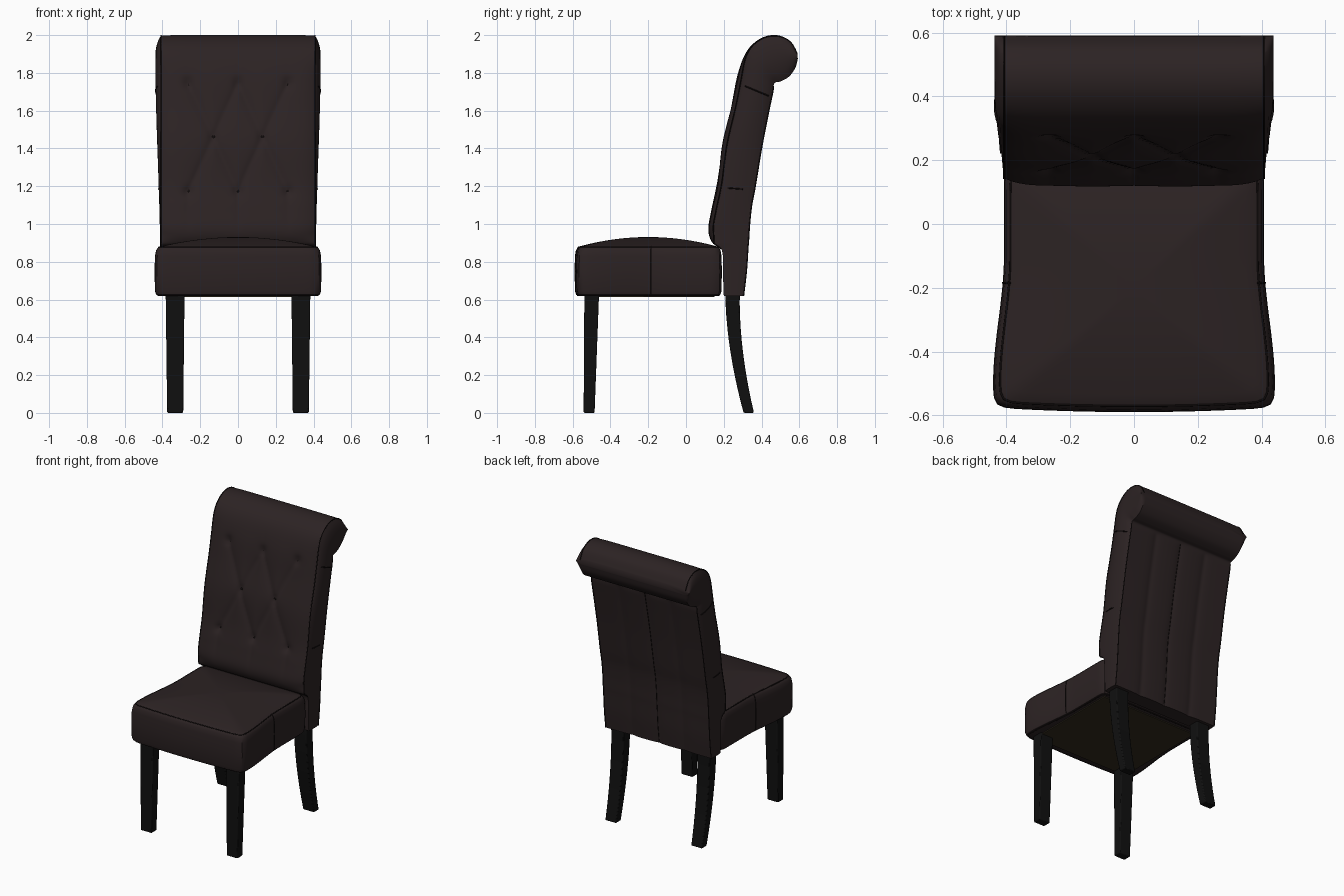
import bpy, bmesh, math
from mathutils import Vector

cube = bpy.data.objects.get("Cube")
if cube:
    bpy.data.objects.remove(cube, do_unlink=True)


def material(name, r, g, b):
    m = bpy.data.materials.new(name)
    m.use_nodes = True
    m.diffuse_color = (r, g, b, 1)
    bsdf = m.node_tree.nodes["Principled BSDF"]
    bsdf.inputs["Base Color"].default_value = (r, g, b, 1)
    bsdf.inputs["Roughness"].default_value = 0.7
    return m


BROWN = material("dark brown upholstery", 0.025, 0.0165, 0.017)
SEAM = material("seam black", 0.006, 0.004, 0.004)
BLACK = material("black wood", 0.005, 0.005, 0.005)
OLIVE = material("underside olive", 0.032, 0.025, 0.013)


def smooth(a, b, v):
    k = min(1, max(0, (v - a) / (b - a)))
    return k * k * (3 - 2 * k)


def loft(name, rings, mat, angle=38):
    """Skin closed rings of equal length and cap both ends."""
    bm = bmesh.new()
    loops = [[bm.verts.new(p) for p in ring] for ring in rings]
    n = len(loops[0])
    for a, b in zip(loops, loops[1:]):
        for i in range(n):
            j = (i + 1) % n
            bm.faces.new((a[i], a[j], b[j], b[i]))
    bm.faces.new(loops[0][::-1])
    bm.faces.new(loops[-1])
    bmesh.ops.recalc_face_normals(bm, faces=bm.faces)
    me = bpy.data.meshes.new(name)
    bm.to_mesh(me)
    bm.free()
    me.materials.append(mat)
    ob = bpy.data.objects.new(name, me)
    bpy.context.collection.objects.link(ob)
    bpy.ops.object.select_all(action='DESELECT')
    ob.select_set(True)
    bpy.context.view_layer.objects.active = ob
    bpy.ops.object.shade_smooth_by_angle(angle=math.radians(angle))
    return ob


def seam(name, points, radius=0.004, cyclic=False):
    cu = bpy.data.curves.new(name, 'CURVE')
    cu.dimensions = '3D'
    cu.bevel_depth = radius
    cu.bevel_resolution = 1
    sp = cu.splines.new('POLY')
    sp.points.add(len(points) - 1)
    for q, p in zip(sp.points, points):
        q.co = (*p, 1)
    sp.use_cyclic_u = cyclic
    cu.materials.append(SEAM)
    ob = bpy.data.objects.new(name, cu)
    bpy.context.collection.objects.link(ob)


# Backrest profile: matching front and rear (y, z) points, bottom to roll tip
FRONT = [(.2, .62), (.195, .75), (.19, .86), (.14, .9), (.118, .97), (.135, 1.08),
         (.163, 1.22), (.19, 1.42), (.236, 1.62), (.275, 1.8), (.325, 1.92),
         (.4, 1.985), (.48, 2), (.55, 1.97), (.588, 1.91)]
REAR = [(.305, .62), (.32, .75), (.328, .87), (.332, .92), (.337, 1), (.348, 1.1),
        (.367, 1.2), (.4, 1.4), (.435, 1.58), (.46, 1.7), (.468, 1.745),
        (.5, 1.755), (.545, 1.78), (.578, 1.825), (.592, 1.875)]
LAST = len(FRONT) - 1
HALF = 0.408


def spline(pts, t):
    i = min(int(t), LAST - 1)
    f = t - i
    a, b, c, d = (Vector(pts[min(max(k, 0), LAST)]) for k in range(i - 1, i + 3))
    return b + 0.5 * f * (c - a + f * (2 * a - 5 * b + 4 * c - d + f * (3 * (b - c) + d - a)))


# Tufting layout: buttons in three rows joined by diagonal and vertical creases
ROWS = [(1.75, (-.265, 0, .265)), (1.46, (-.13, .13)), (1.17, (-.265, 0, .265))]
BUTTONS = [Vector((x, z)) for z, xs in ROWS for x in xs]
CREASES = [(p, q, 1) for p in BUTTONS for q in BUTTONS
           if p.y > q.y and abs(p.x - q.x) < 0.15 and p.y - q.y < 0.4]
for x in ROWS[0][1]:
    CREASES += [(Vector((x, 1.17)), Vector((x, 0.93)), 0.7),
                (Vector((x, 1.75)), Vector((x, 1.9)), 0.4)]


def tuft_depth(x, z):
    p = Vector((x, z))
    depth = 0
    for a, b, k in CREASES:
        ab = b - a
        f = min(1, max(0, (p - a).dot(ab) / ab.length_squared))
        d = (p - a - ab * f).length
        fade = k if k == 1 else k * (1 - f)
        depth = max(depth, fade * (0.013 * math.exp(-d / 0.05) + 0.006 * math.exp(-d / 0.01)))
    pit = max(math.exp(-((p - b).length / 0.025) ** 2) for b in BUTTONS)
    return depth + 0.012 * pit


def front_point(t, x):
    f, r = spline(FRONT, t), spline(REAR, t)
    high = smooth(1.75, 1.98, f.y)
    low = smooth(0.87, 0.95, f.y)
    depth = low * (tuft_depth(x, f.y) + (0.022 * (1 - high) + 0.004) * abs(x / HALF) ** 8)
    f = f + (r - f).normalized() * depth
    return Vector((x, f.x, f.y))


def rear_point(t, x):
    f, r = spline(FRONT, t), spline(REAR, t)
    near = min(abs(x - s) for s in (-.2, 0, .2))
    depth = 0.009 * math.exp(-near / 0.03) * (1 - smooth(9, 10, t))
    r = r + (f - r).normalized() * depth
    return Vector((x, r.x, r.y))


def side_point(t, u, s):
    p = front_point(t, s * HALF).lerp(rear_point(t, s * HALF), u)
    p.x += s * (0.004 + 0.026 * smooth(0.8, 1.9, p.z)) * math.sin(math.pi * u) ** 0.7
    return p


COLS, ROWCOUNT, CAP = 72, 120, 10
xs = [HALF * (2 * i / COLS - 1) for i in range(COLS + 1)]
us = [i / CAP for i in range(1, CAP)]
rings = []
for k in range(ROWCOUNT + 1):
    t = LAST * k / ROWCOUNT
    rings.append([front_point(t, x) for x in xs] + [side_point(t, u, 1) for u in us]
                 + [rear_point(t, x) for x in xs[::-1]]
                 + [side_point(t, u, -1) for u in us[::-1]])
loft("backrest", rings, BROWN)

# Backrest seams and side tucks
steps = [LAST * k / 60 for k in range(61)]
for s, side in ((1, "left"), (-1, "right")):
    seam(side + "_front_seam", [front_point(t, s * HALF) for t in steps if t > 2], 0.0035)
    seam(side + "_rear_seam", [rear_point(t, s * HALF) for t in steps if t < 9.6], 0.0035)
    for label, t, u0, u1 in (("lower", 5.85, .2, .65), ("upper", 8.7, .15, .9)):
        seam(f"{side}_{label}_tuck",
             [side_point(t, u0 + (u1 - u0) * i / 8, s) for i in range(9)])
seam("rear_middle_seam", [rear_point(t, 0) for t in steps if t < 9.6], 0.003)

# Tufting buttons
for b in BUTTONS:
    t = min((LAST * k / 600 for k in range(120, 480)),
            key=lambda v: abs(spline(FRONT, v).y - b.y))
    bpy.ops.mesh.primitive_uv_sphere_add(segments=12, ring_count=6, radius=0.011,
                                         location=front_point(t, b.x))
    ob = bpy.context.object
    ob.name = "tuft_button"
    ob.scale.y = 0.5
    ob.data.materials.append(SEAM)
    bpy.ops.object.shade_smooth()


# Seat cushion: flared rounded outline, bulged sides and crowned top
def seat_ring(z, inset, scale=1.0, count=160):
    ring = []
    for i in range(count):
        a = 2 * math.pi * i / count
        c, s = math.cos(a), math.sin(a)
        r = (abs(c) ** 24 + abs(s) ** 24) ** (-1 / 24) * (1 - inset / 0.4) * scale
        u, v = r * c, r * s
        y = -0.2 + 0.39 * v
        if v < 0:
            y += 0.014 * u * u * -v
        ring.append(Vector((u * (0.408 + 0.034 * (1 - smooth(-0.5, -0.1, y))), y, z)))
    return ring


levels = [(.62, .02), (.626, .008), (.645, .002), (.75, 0), (.83, .002),
          (.86, .007), (.875, .016), (.881, .026)]
rings = [seat_ring(z, i) for z, i in levels]
for k in range(1, 13):
    s = 1 - k / 13
    rings.append(seat_ring(0.881 + 0.05 * (1 - s * s), 0.026, s))
loft("seat_cushion", rings, BROWN)
seam("seat_top_seam", seat_ring(0.877, 0.02), 0.0035, True)
seam("seat_bottom_seam", seat_ring(0.622, 0.016), 0.0035, True)
for s, side in ((1, "left"), (-1, "right")):
    path = []
    for z, inset in levels[1:]:
        p = min((q for q in seat_ring(z, inset) if q.x * s > 0), key=lambda q: abs(q.y + 0.18))
        path.append(p)
    seam(side + "_seat_seam", path, 0.003)

# Underside cloth panel
bpy.ops.mesh.primitive_cube_add(size=1, location=(0, -0.19, 0.617))
panel = bpy.context.object
panel.name = "underside_panel"
panel.scale = (0.74, 0.68, 0.008)
panel.data.materials.append(OLIVE)


# Legs: rectangular sections given as z, y range, x range
def leg(name, sections, s):
    rings = [[(s * x0, y0, z), (s * x1, y0, z), (s * x1, y1, z), (s * x0, y1, z)]
             for z, y0, y1, x0, x1 in sections]
    ob = loft(name, rings, BLACK, 30)
    bev = ob.modifiers.new("soft_edges", 'BEVEL')
    bev.width = 0.006
    bev.segments = 2
    bev.limit_method = 'ANGLE'


front_leg = [(0, -.542, -.484, .29, .375), (.64, -.538, -.46, .283, .383)]
rear_leg = []
for k in range(11):
    h = k / 10
    y = 0.208 + 0.097 * (1 - h) ** 1.8
    rear_leg.append((0.64 * h, y, y + 0.055 + 0.022 * h, 0.29 - 0.007 * h, 0.375 + 0.008 * h))
for s, side in ((1, "left"), (-1, "right")):
    leg(side + "_front_leg", front_leg, s)
    leg(side + "_rear_leg", rear_leg, s)
